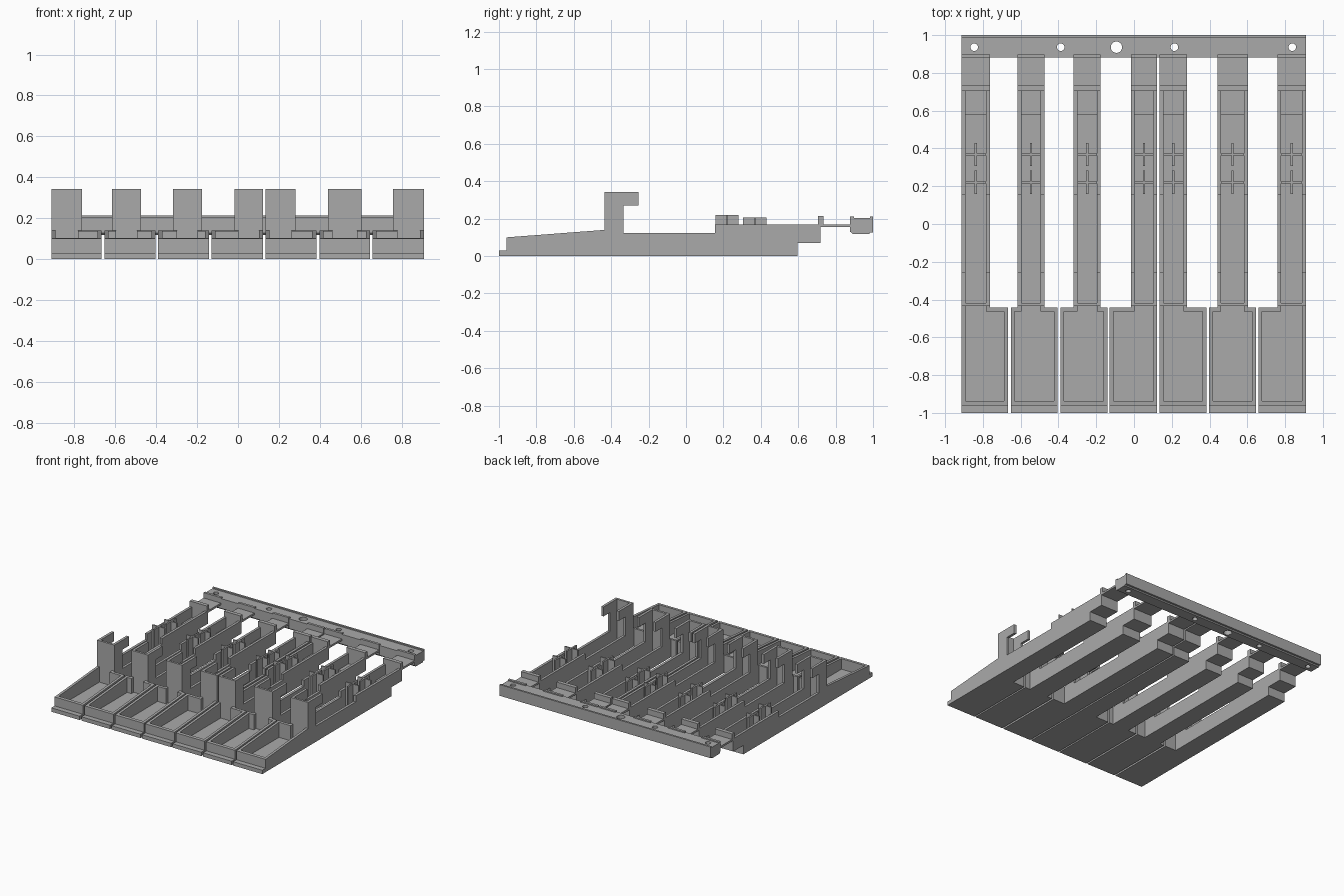
import bpy
import bmesh

cube = bpy.data.objects.get("Cube")
if cube:
    bpy.data.objects.remove(cube)

grey = bpy.data.materials.new("plain_grey")
grey.use_nodes = True
COLOUR = (0.4, 0.4, 0.4, 1)
grey.diffuse_color = COLOUR
grey.node_tree.nodes["Principled BSDF"].inputs["Base Color"].default_value = COLOUR

WALL = 0.02
FLOOR = 0.02
HEAD_FRONT, HEAD_BACK = -0.96, -0.443
HOOK_FRONT = -0.435


def prism(bm, x0, x1, profile):
    """Extrude a (y, z) outline from x0 to x1."""
    face = bm.faces.new([bm.verts.new((x0, y, z)) for y, z in profile])
    new = bmesh.ops.extrude_face_region(bm, geom=[face])["geom"]
    verts = [v for v in new if isinstance(v, bmesh.types.BMVert)]
    bmesh.ops.translate(bm, vec=(x1 - x0, 0, 0), verts=verts)


def box(bm, x0, x1, y0, y1, z0, z1):
    prism(bm, x0, x1, [(y0, z0), (y1, z0), (y1, z1), (y0, z1)])


def finish(bm, name):
    bmesh.ops.recalc_face_normals(bm, faces=bm.faces[:])
    mesh = bpy.data.meshes.new(name)
    bm.to_mesh(mesh)
    bm.free()
    mesh.materials.append(grey)
    obj = bpy.data.objects.new(name, mesh)
    bpy.context.collection.objects.link(obj)
    return obj


def slope(y):
    """Height of the sloping head rim at depth y."""
    return 0.10 + 0.04 * (y - HEAD_FRONT) / (HOOK_FRONT - HEAD_FRONT)


def rim_wall(bm, x0, x1, y0, y1):
    prism(bm, x0, x1, [(y0, FLOOR), (y1, FLOOR), (y1, slope(y1)), (y0, slope(y0))])


def key_head(index, h0, h1, s0, s1):
    bm = bmesh.new()
    # floor with the low front lip
    box(bm, h0, h1, HEAD_FRONT, HEAD_BACK, 0, FLOOR)
    box(bm, h0, h1, -1, HEAD_FRONT, 0, 0.03)
    # front rim and side rims
    front_in = HEAD_FRONT + 0.024
    rim_wall(bm, h0, h1, HEAD_FRONT, front_in)
    rim_wall(bm, h0, h0 + WALL, front_in, HEAD_BACK)
    rim_wall(bm, h1 - WALL, h1, front_in, HEAD_BACK)
    # shoulders beside the stem
    for a, b in ((h0 + WALL, s0 + WALL), (s1 - WALL, h1 - WALL)):
        if b - a > 0.001:
            rim_wall(bm, a, b, HEAD_BACK - WALL, HEAD_BACK)
    finish(bm, f"key_head_{index}")


def key_stem(index, s0, s1):
    bm = bmesh.new()
    # side walls carrying the hook outline
    hook_wall = [(HEAD_BACK, 0), (HEAD_BACK, slope(HEAD_BACK)),
                 (HOOK_FRONT, 0.14), (HOOK_FRONT, 0.343), (-0.255, 0.343),
                 (-0.255, 0.27), (-0.335, 0.27), (-0.335, 0.123),
                 (0.155, 0.123), (0.155, 0.17), (0.72, 0.17),
                 (0.72, 0.07), (0.595, 0.07), (0.595, 0)]
    prism(bm, s0, s0 + WALL, hook_wall)
    prism(bm, s1 - WALL, s1, hook_wall)
    # stepped floor and end wall between them
    a, b = s0 + WALL, s1 - WALL
    prism(bm, a, b, [(HEAD_BACK, 0), (0.595, 0), (0.595, 0.07), (0.72, 0.07),
                     (0.72, 0.17), (0.705, 0.17), (0.705, 0.09),
                     (0.58, 0.09), (0.58, FLOOR), (HEAD_BACK, FLOOR)])
    # upright front panel of the hook
    box(bm, a, b, HOOK_FRONT, -0.418, FLOOR, 0.343)
    finish(bm, f"key_stem_{index}")

    # crossed spring guides in the channel
    bm = bmesh.new()
    mid = (s0 + s1) / 2
    for y, top in ((0.22, 0.22), (0.368, 0.205)):
        box(bm, mid - 0.006, mid + 0.006, y - 0.062, y + 0.062, FLOOR, top)
        box(bm, a, b, y - 0.005, y + 0.005, FLOOR, top)
    finish(bm, f"spring_guides_{index}")

    # flexible tongue with a stop bar and an anchoring tab
    bm = bmesh.new()
    box(bm, s0, s1, 0.72, 0.885, 0.155, 0.17)
    box(bm, s0, s1, 0.705, 0.735, 0.165, 0.213)
    box(bm, s0, s1, 0.878, 0.897, 0.13, 0.212)
    finish(bm, f"hinge_tongue_{index}")


# head left and right edges, stem left and right edges
KEYS = [(-0.912, -0.667, -0.912, -0.763),
        (-0.652, -0.404, -0.616, -0.474),
        (-0.390, -0.141, -0.319, -0.177),
        (-0.129, 0.123, -0.017, 0.123),
        (0.135, 0.383, 0.135, 0.281),
        (0.398, 0.646, 0.441, 0.603),
        (0.658, 0.910, 0.759, 0.910)]
for i, (h0, h1, s0, s1) in enumerate(KEYS, 1):
    key_head(i, h0, h1, s0, s1)
    key_stem(i, s0, s1)

# mounting rail with a raised back lip and chamfered lower edges
bm = bmesh.new()
prism(bm, -0.912, 0.91, [(0.882, 0.127), (0.892, 0.117), (0.978, 0.117),
                         (0.985, 0.125), (1, 0.125), (1, 0.212),
                         (0.985, 0.212), (0.985, 0.203), (0.882, 0.203)])
rail = finish(bm, "mounting_rail")

# screw holes through the rail
for x, r in ((-0.846, 0.02), (-0.388, 0.02), (-0.093, 0.03), (0.214, 0.02), (0.838, 0.02)):
    bpy.ops.mesh.primitive_cylinder_add(vertices=32, radius=r, depth=0.4,
                                        location=(x, 0.936, 0.16))
    cutter = bpy.context.object
    cutter.name = "hole_cutter"
    cutter.hide_render = True
    mod = rail.modifiers.new("hole", "BOOLEAN")
    mod.operation = "DIFFERENCE"
    mod.solver = "EXACT"
    mod.object = cutter
    bpy.context.view_layer.objects.active = rail
    bpy.ops.object.modifier_apply(modifier=mod.name)
    bpy.data.objects.remove(cutter)
